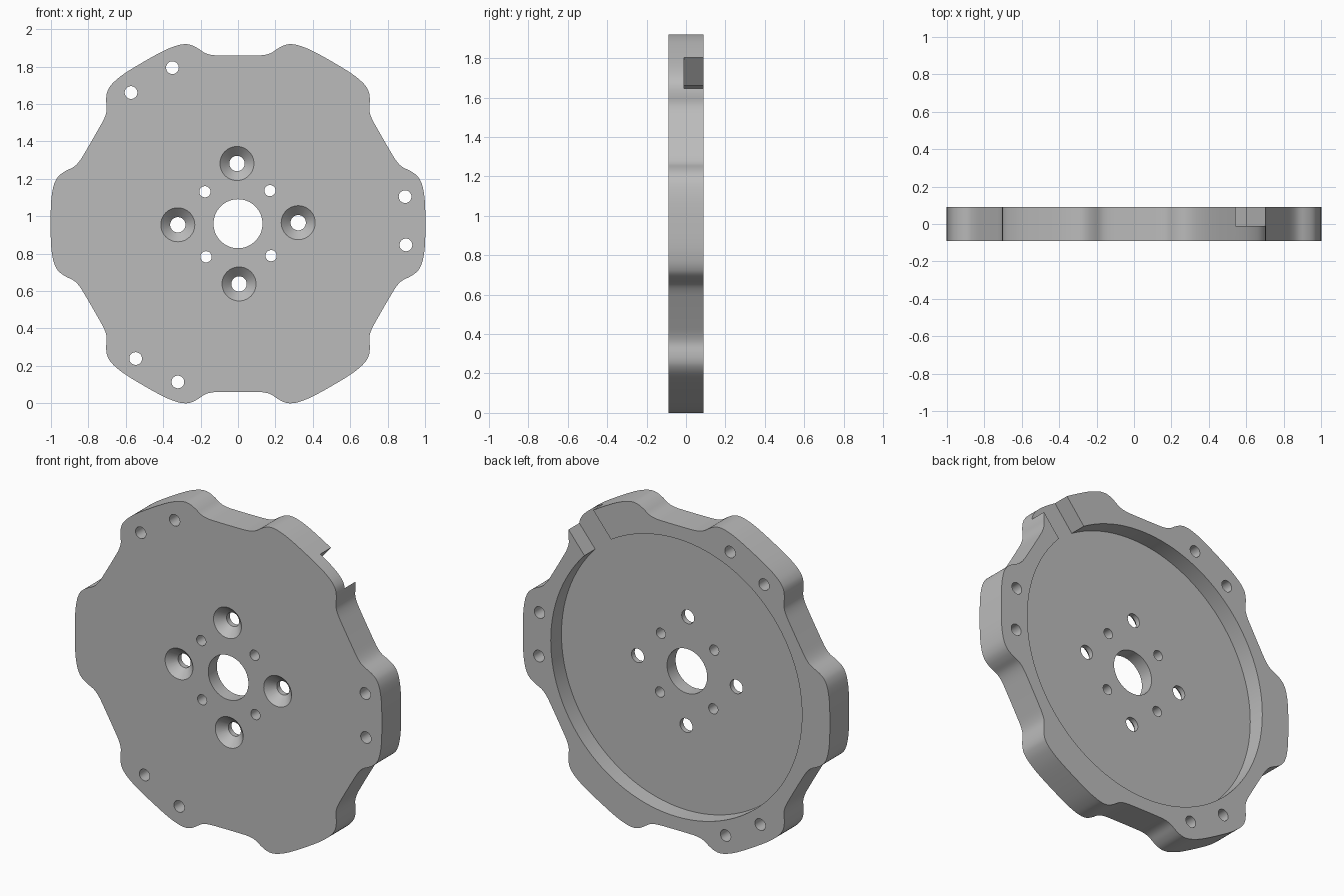
import bpy, bmesh, math
from mathutils import Matrix, Vector

cube = bpy.data.objects.get("Cube")
if cube:
    bpy.data.objects.remove(cube, do_unlink=True)

HALF = 0.09      # half thickness
FLOOR = -0.01    # depth of the rear pocket
MID = 0.96       # height of the hub
TURN = 1.0       # small rotation of the hole pattern, degrees

grey = bpy.data.materials.new("machined grey")
grey.use_nodes = True
grey.diffuse_color = (0.5, 0.5, 0.5, 1)
grey.node_tree.nodes["Principled BSDF"].inputs["Base Color"].default_value = (0.5, 0.5, 0.5, 1)


def finish(name, bm):
    bmesh.ops.recalc_face_normals(bm, faces=bm.faces)
    mesh = bpy.data.meshes.new(name)
    bm.to_mesh(mesh)
    bm.free()
    mesh.materials.append(grey)
    obj = bpy.data.objects.new(name, mesh)
    bpy.context.collection.objects.link(obj)
    return obj


def polar(radius, degrees):
    a = math.radians(degrees)
    return radius * math.cos(a), radius * math.sin(a)


def drill(bm, spot, r0, r1, y0, y1, sides=40):
    """Solid cone or cylinder along y, r0 at y0 and r1 at y1."""
    place = Matrix.Translation((spot[0], (y0 + y1) / 2, MID + spot[1]))
    turn = Matrix.Rotation(math.radians(-90), 4, 'X')
    bmesh.ops.create_cone(bm, cap_ends=True, segments=sides, radius1=r0,
                          radius2=r1, depth=y1 - y0, matrix=place @ turn)


def smooth_loop(points, steps):
    """Closed Catmull-Rom curve through the points."""
    out, n = [], len(points)
    for i in range(n):
        a, b, c, d = (points[(i + k) % n] for k in (-1, 0, 1, 2))
        for s in range(steps):
            t = s / steps
            out.append(0.5 * (2 * b + (c - a) * t + (2 * a - 5 * b + 4 * c - d) * t * t
                              + (3 * b - a - 3 * c + d) * t ** 3))
    return out


# Scalloped outline: half of one valley, mirrored and repeated six times
half = [(0.06, 0.899), (0.13, 0.901), (0.175, 0.912), (0.215, 0.938),
        (0.25, 0.955), (0.285, 0.96), (0.335, 0.95), (0.42, 0.913)]
valley = [Vector((-u, v)) for u, v in reversed(half)] + [Vector(p) for p in half]
outline = []
for k in range(6):
    rot = Matrix.Rotation(math.radians(-60 * k), 2)
    outline += [rot @ p for p in valley]

# Plate body
bm = bmesh.new()
face = bm.faces.new([bm.verts.new((p.x, -HALF, MID + p.y))
                     for p in smooth_loop(outline, 4)])
side = bmesh.ops.extrude_face_region(bm, geom=[face])
bmesh.ops.translate(bm, vec=(0, 2 * HALF, 0),
                    verts=[v for v in side["geom"] if isinstance(v, bmesh.types.BMVert)])
plate = finish("scalloped_plate", bm)

# Rear pocket
pocket = bmesh.new()
drill(pocket, (0, 0), 0.82, 0.82, FLOOR, 0.2, 128)

# Notch through the rim, level with the pocket floor
notch = bmesh.new()
bmesh.ops.create_cube(notch, size=1, matrix=(
    Matrix.Translation((0, 0, MID)) @ Matrix.Rotation(math.radians(-50.5), 4, 'Y')
    @ Matrix.Translation((0.95, (FLOOR + 0.2) / 2, 0.005))
    @ Matrix.Diagonal((0.6, 0.2 - FLOOR, 0.224, 1))))

# Through holes: hub bore, bolt holes, pin holes and rim pairs
holes, sinks = bmesh.new(), bmesh.new()
drill(holes, (0, 0), 0.131, 0.131, -0.2, 0.2, 64)
for k in range(4):
    bolt = polar(0.322, 90 * k + TURN)
    drill(holes, bolt, 0.041, 0.041, -0.2, 0.2)
    drill(sinks, bolt, 0.101, 0.041, -HALF - 0.01, -HALF + 0.05)
    drill(holes, polar(0.246, 90 * k + 45 + TURN), 0.03, 0.03, -0.2, 0.2)
for k in range(3):
    for offset in (-8.2, 8.2):
        drill(holes, polar(0.905, 120 * k + offset + TURN), 0.034, 0.034, -0.2, 0.2)

# Cut everything out of the plate
bpy.context.view_layer.objects.active = plate
for name, tool in (("pocket_cutter", pocket), ("notch_cutter", notch),
                   ("countersink_cutter", sinks), ("hole_cutter", holes)):
    cutter = finish(name, tool)
    cutter.hide_render = True
    cut = plate.modifiers.new(name, 'BOOLEAN')
    cut.operation, cut.solver, cut.object = 'DIFFERENCE', 'EXACT', cutter
    bpy.ops.object.modifier_apply(modifier=cut.name)
    bpy.data.objects.remove(cutter, do_unlink=True)

# Smooth curved walls, crisp edges
bpy.ops.object.select_all(action='DESELECT')
plate.select_set(True)
bpy.ops.object.shade_smooth_by_angle(angle=math.radians(30))
